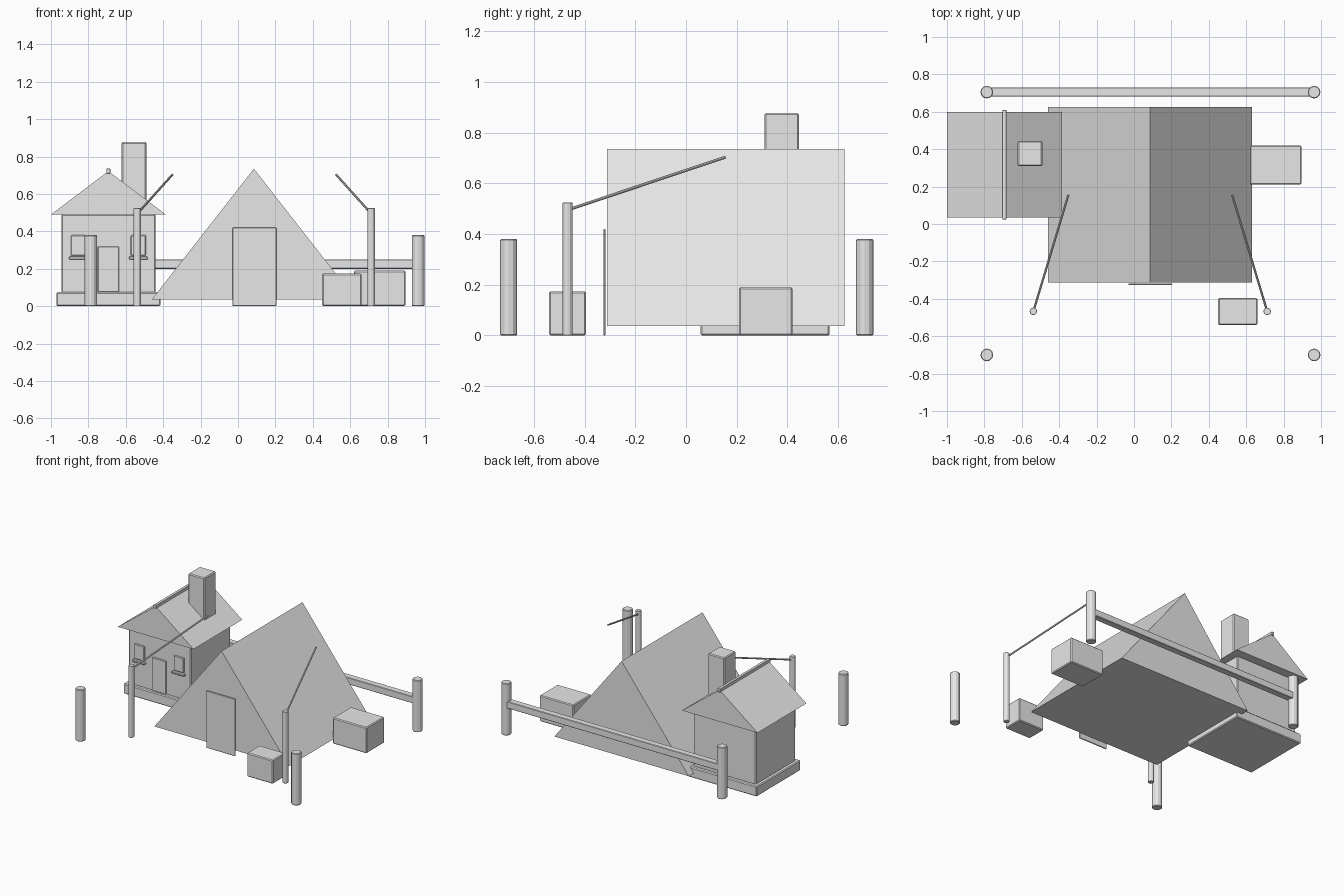
import bpy
import math
from mathutils import Vector

if "Cube" in bpy.data.objects:
    bpy.data.objects.remove(bpy.data.objects["Cube"], do_unlink=True)

# One plain grey for everything
grey = bpy.data.materials.new("plain_grey")
grey.use_nodes = True
grey.diffuse_color = (0.8, 0.8, 0.8, 1)
grey.node_tree.nodes["Principled BSDF"].inputs["Base Color"].default_value = (0.8, 0.8, 0.8, 1)


def finish(obj, name, bevel=0.0):
    obj.name = name
    obj.data.materials.append(grey)
    if bevel:
        mod = obj.modifiers.new("edge_bevel", "BEVEL")
        mod.width = bevel
        mod.segments = 1
        mod.limit_method = "ANGLE"
        mod.angle_limit = math.radians(50)
    return obj


def box(name, x, y, z, bevel=0.006):
    """Box from (min, max) spans on each axis."""
    bpy.ops.mesh.primitive_cube_add(size=1, location=[sum(s) / 2 for s in (x, y, z)])
    obj = bpy.context.object
    obj.scale = [s[1] - s[0] for s in (x, y, z)]
    bpy.ops.object.transform_apply(location=False, rotation=False, scale=True)
    return finish(obj, name, bevel)


def rod(name, start, end, radius, sides=12, bevel=0.0):
    """Cylinder between two points."""
    a, b = Vector(start), Vector(end)
    bpy.ops.mesh.primitive_cylinder_add(vertices=sides, radius=radius,
                                        depth=(b - a).length, location=(a + b) / 2)
    obj = bpy.context.object
    obj.rotation_euler = (b - a).to_track_quat("Z", "Y").to_euler()
    return finish(obj, name, bevel)


def gable(name, x, y, z):
    """Triangular prism with its ridge along y."""
    mid = sum(x) / 2
    profile = [(x[0], z[0]), (x[1], z[0]), (mid, z[1])]
    verts = [(px, py, pz) for py in y for px, pz in profile]
    faces = [(0, 1, 2), (5, 4, 3), (1, 0, 3, 4), (2, 1, 4, 5), (0, 2, 5, 3)]
    mesh = bpy.data.meshes.new(name)
    mesh.from_pydata(verts, [], faces)
    obj = bpy.data.objects.new(name, mesh)
    bpy.context.collection.objects.link(obj)
    return finish(obj, name)


# Tent with door flap
gable("tent", (-0.46, 0.63), (-0.312, 0.625), (0.037, 0.735))
box("tent_door", (-0.03, 0.205), (-0.326, -0.317), (0, 0.42), 0.003)

# Cottage
HX = -0.693
box("house_base", (-0.97, -0.415), (0.057, 0.567), (0, 0.075))
box("house_walls", (-0.945, -0.44), (0.082, 0.542), (0.07, 0.49))
gable("house_roof", (-1.0, -0.386), (0.035, 0.6), (0.49, 0.722))
box("roof_ridge", (HX - 0.011, HX + 0.011), (0.025, 0.61), (0.71, 0.735), 0.002)
box("chimney", (-0.622, -0.49), (0.31, 0.445), (0.53, 0.877))
box("house_door", (HX - 0.057, HX + 0.057), (0.072, 0.09), (0.075, 0.32), 0.004)
for side, name in ((-1, "right"), (1, "left")):
    cx = HX + side * 0.16
    box(f"window_{name}", (cx - 0.041, cx + 0.041), (0.073, 0.09), (0.27, 0.38), 0.004)
    box(f"window_sill_{name}", (cx - 0.05, cx + 0.05), (0.062, 0.09), (0.25, 0.265), 0.003)

# Guy poles and ropes in front of the tent
for side, name in ((-1, "right"), (1, "left")):
    px = 0.087 + side * 0.625
    rod(f"guy_pole_{name}", (px, -0.467, 0), (px, -0.467, 0.524), 0.02, 12, 0.002)
    rod(f"guy_rope_{name}", (px, -0.467, 0.495), (0.087 + side * 0.438, 0.155, 0.703), 0.006, 8)

# Corner posts and back rail
for x, xn in ((-0.787, "right"), (0.963, "left")):
    for y, yn in ((-0.70, "front"), (0.705, "back")):
        rod(f"fence_post_{yn}_{xn}", (x, y, 0), (x, y, 0.38), 0.034, 12, 0.004)
box("fence_rail", (-0.787, 0.963), (0.681, 0.729), (0.2, 0.25), 0.003)

# Crates
box("small_crate", (0.45, 0.66), (-0.54, -0.395), (0, 0.174))
box("large_crate", (0.62, 0.895), (0.21, 0.42), (0, 0.19))
